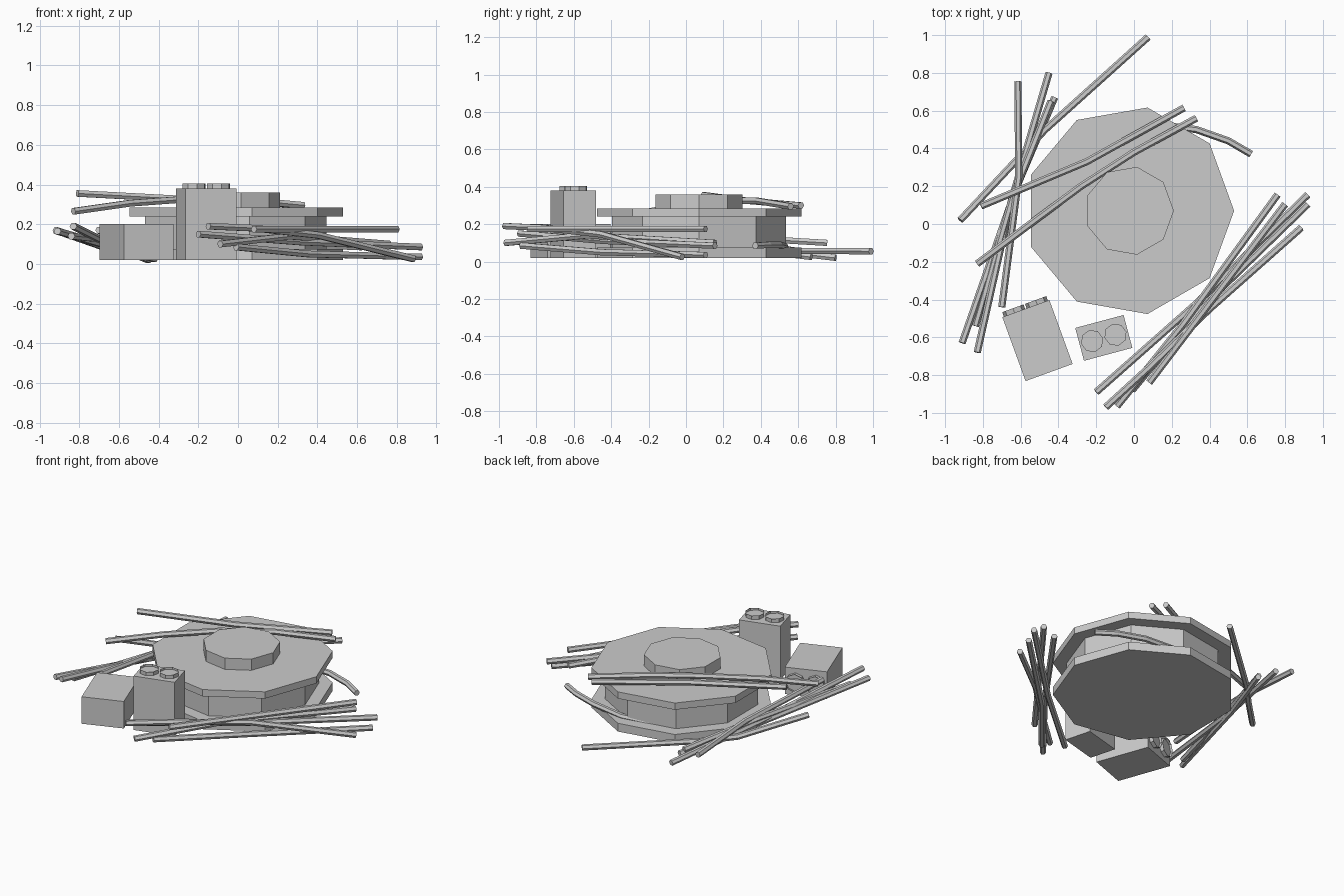
import bpy, bmesh
from math import radians, cos, sin, pi
from mathutils import Vector, Matrix, Euler

if "Cube" in bpy.data.objects:
    bpy.data.objects.remove(bpy.data.objects["Cube"])


def finish(bm, name):
    bmesh.ops.recalc_face_normals(bm, faces=bm.faces)
    me = bpy.data.meshes.new(name)
    bm.to_mesh(me)
    bm.free()
    ob = bpy.data.objects.new(name, me)
    bpy.context.collection.objects.link(ob)
    return ob


def disc(bm, n, r, z0, z1, x=0, y=0):
    """Closed n-sided drum between two heights; returns its top face."""
    rings = [[bm.verts.new((x + r * cos(2 * pi * i / n), y + r * sin(2 * pi * i / n), z))
              for i in range(n)] for z in (z0, z1)]
    for i in range(n):
        j = (i + 1) % n
        bm.faces.new((rings[0][i], rings[0][j], rings[1][j], rings[1][i]))
    bm.faces.new(rings[0][::-1])
    return bm.faces.new(rings[1])


def drum(name, r, z0, z1):
    bm = bmesh.new()
    disc(bm, 9, r, z0, z1, -0.025, 0.07)
    return finish(bm, name)


def terminal_box(name, loc, rot):
    """Box with two ring terminals on its local +z end."""
    bm = bmesh.new()
    bmesh.ops.create_cube(bm, size=1, matrix=Matrix.Diagonal((0.265, 0.18, 0.36, 1)))
    for x in (-0.064, 0.064):
        top = disc(bm, 8, 0.06, 0.178, 0.205, x)
        bmesh.ops.inset_region(bm, faces=[top], thickness=0.018, use_even_offset=True)
        bmesh.ops.translate(bm, verts=top.verts, vec=(0, 0, -0.015))
    ob = finish(bm, name)
    ob.location = loc
    ob.rotation_euler = [radians(a) for a in rot]
    return ob


def pipe(name, pts, r=0.019):
    """Six-sided pipe swept along a few points."""
    cu = bpy.data.curves.new(name, 'CURVE')
    cu.dimensions = '3D'
    cu.bevel_depth = r
    cu.bevel_resolution = 1
    cu.use_fill_caps = True
    sp = cu.splines.new('POLY')
    sp.points.add(len(pts) - 1)
    for p, co in zip(sp.points, pts):
        p.co = (*co, 1)
    sp.use_smooth = False
    ob = bpy.data.objects.new(name, cu)
    bpy.context.collection.objects.link(ob)
    return ob


# Spool
drum("spool_bottom_plate", 0.555, 0.02, 0.075)
drum("spool_core", 0.472, 0.07, 0.245)
drum("spool_top_plate", 0.555, 0.24, 0.285)
drum("spool_cap", 0.236, 0.28, 0.36)

# Boxes: one upright, one lying down
terminal_box("upright_box", (-0.16, -0.603, 0.20), (0, 0, 15))
terminal_box("lying_box", (-0.511, -0.617, 0.11), (-90, 0, 20))

# Pipes on the left side
left = [
    [(-0.92, 0.02, 0.17), (-0.62, 0.34, 0.065), (-0.47, 0.50, 0.058), (0.075, 0.99, 0.055)],
    [(-0.91, -0.63, 0.165), (-0.62, 0.20, 0.08), (-0.42, 0.67, 0.025)],
    [(-0.83, -0.68, 0.19), (-0.65, 0.12, 0.10), (-0.45, 0.80, 0.02)],
    [(-0.84, -0.54, 0.14), (-0.64, 0.15, 0.12), (-0.44, 0.65, 0.05)],
    [(-0.70, -0.44, 0.17), (-0.61, 0.25, 0.13), (-0.615, 0.755, 0.10)],
]
# Pipes on the right side
right = [
    [(-0.20, -0.89, 0.15), (0.32, -0.43, 0.11), (0.92, 0.155, 0.085)],
    [(-0.15, -0.97, 0.19), (0.08, -0.76, 0.18), (0.40, -0.45, 0.145), (0.885, -0.02, 0.025)],
    [(-0.09, -0.965, 0.10), (0.26, -0.53, 0.14), (0.76, 0.155, 0.10)],
    [(-0.01, -0.88, 0.085), (0.35, -0.45, 0.05), (0.92, 0.105, 0.035)],
    [(0.08, -0.84, 0.175), (0.80, 0.105, 0.175)],
]
# Pipes lying on the spool, and the loose curved end
top = [
    [(-0.81, 0.095, 0.355), (-0.25, 0.33, 0.325), (0.265, 0.615, 0.30)],
    [(-0.83, -0.21, 0.265), (-0.55, 0.0, 0.305), (-0.28, 0.20, 0.325), (0.0, 0.38, 0.325),
     (0.33, 0.56, 0.295)],
    [(0.62, 0.37, 0.085), (0.50, 0.44, 0.09), (0.33, 0.50, 0.09), (0.10, 0.53, 0.08),
     (-0.20, 0.47, 0.07)],
]
for side, group in (("left", left), ("right", right), ("top", top)):
    for i, pts in enumerate(group):
        pipe(f"{side}_pipe_{i + 1}", pts)
